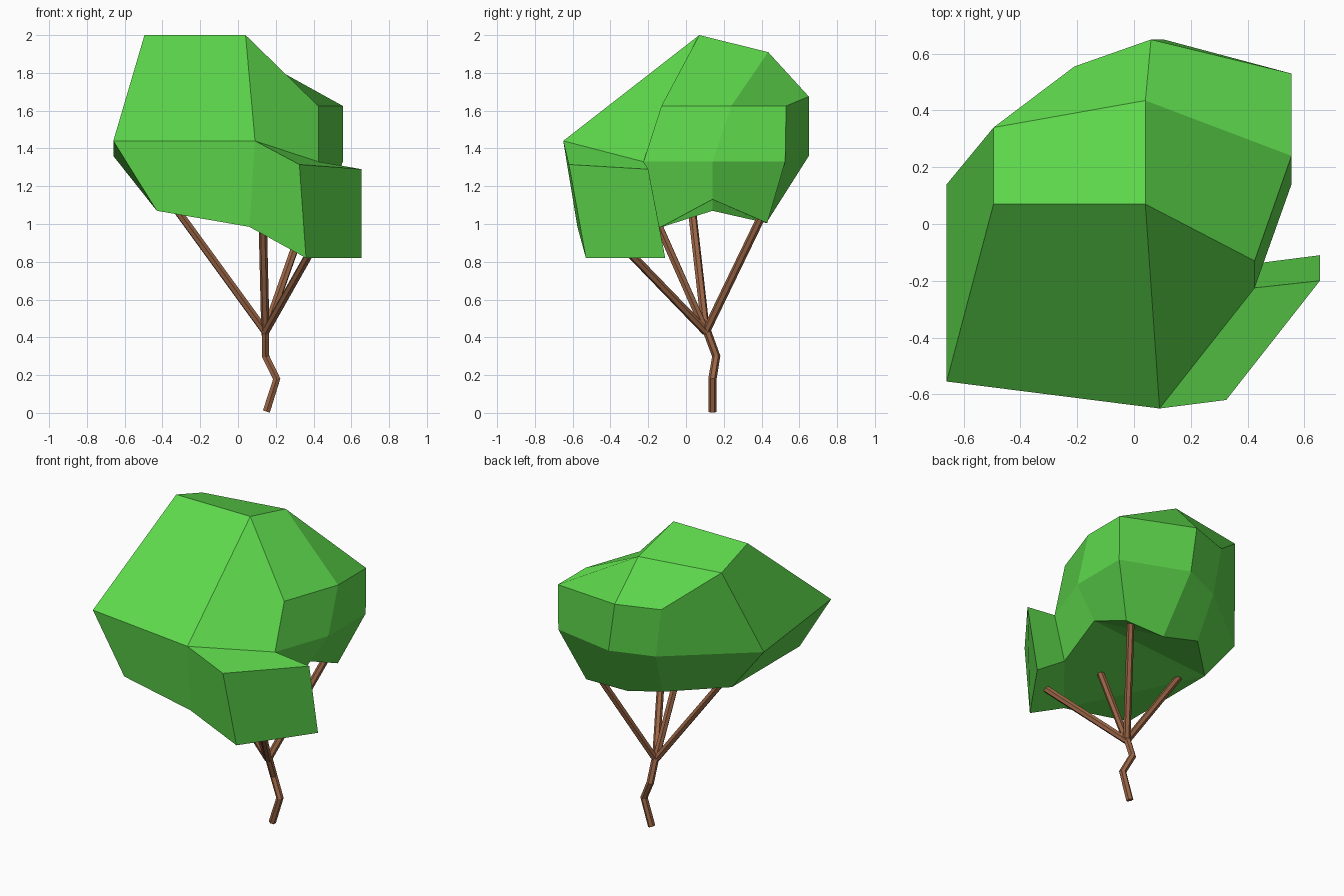
import bpy, bmesh

if "Cube" in bpy.data.objects:
    bpy.data.objects.remove(bpy.data.objects["Cube"])

def material(name, rgb):
    m = bpy.data.materials.new(name)
    m.diffuse_color = (*rgb, 1)
    m.use_nodes = True
    m.node_tree.nodes["Principled BSDF"].inputs["Base Color"].default_value = m.diffuse_color
    return m

LEAF = material("leaf green", (0.113, 0.70, 0.073))
BARK = material("bark brown", (0.33, 0.132, 0.062))

def tube(name, points, radius):
    """Six-sided flat-shaded tube along a path."""
    cu = bpy.data.curves.new(name, 'CURVE')
    cu.dimensions = '3D'
    cu.bevel_depth = radius
    cu.bevel_resolution = 1
    cu.use_fill_caps = True
    sp = cu.splines.new('POLY')
    sp.points.add(len(points) - 1)
    for p, co in zip(sp.points, points):
        p.co = (*co, 1)
    sp.use_smooth = False
    cu.materials.append(BARK)
    ob = bpy.data.objects.new(name, cu)
    bpy.context.collection.objects.link(ob)
    bpy.ops.object.select_all(action='DESELECT')
    ob.select_set(True)
    bpy.context.view_layer.objects.active = ob
    bpy.ops.object.convert(target='MESH')

# Crooked trunk and the four branches fanning out of its top
FORK = (0.145, 0.105, 0.45)
tube("trunk", [(0.15, 0.14, 0.007), (0.205, 0.14, 0.18),
               (0.146, 0.16, 0.30), FORK], 0.022)
tips = {"left": (-0.335, 0.03, 1.09), "back": (0.36, 0.40, 1.04),
        "front": (0.13, -0.17, 1.05), "right": (0.40, -0.33, 0.88)}
for side, tip in tips.items():
    tube("branch_" + side, [(0.145, 0.105, 0.43), tip], 0.022)

# Canopy: three rings of eight points, running front left > back > front right
bottom = [(-.43, -.56, 1.07), (-.43, .14, 1.07), (-.13, .43, 1.07), (.13, .425, 1.005),
          (.42, .43, 1.005), (.425, .14, 1.13), (.42, -.14, .98), (.06, -.575, .985)]
middle = [(-.66, -.555, 1.44), (-.66, .14, 1.36), (-.16, .54, 1.35), (.105, .65, 1.36),
          (.555, .525, 1.33), (.555, .14, 1.33), (.425, -.225, 1.33), (.09, -.65, 1.44)]
upper = [(-.495, .07, 2.0), (-.495, .34, 1.91), (-.21, .555, 1.675), (.06, .65, 1.675),
         (.555, .53, 1.625), (.555, .24, 1.625), (.425, -.13, 1.625), (.04, .07, 2.0)]
# Outer end of the block that sticks out at the front right
block = [(.655, -.2, 1.29), (.325, -.62, 1.315), (.36, -.53, .82), (.655, -.11, .82)]

bm = bmesh.new()
lo, mid, up, end = ([bm.verts.new(c) for c in ring]
                    for ring in (bottom, middle, upper, block))
crown = bm.verts.new((.04, .435, 1.91))

def bridge(a, b, skip=()):
    n = len(a)
    for i in range(n):
        if i not in skip:
            j = (i + 1) % n
            bm.faces.new((a[i], a[j], b[j], b[i]))

bridge(lo, mid, skip=(6,))
bridge(mid, up)

# Protruding block
bridge([mid[6], mid[7], lo[7], lo[6]], end)
bm.faces.new(end)

# Top cap around the crown point
for i in (1, 3, 5, 7):
    bm.faces.new((crown, up[i], up[(i + 1) % 8], up[(i + 2) % 8]) if i != 7
                 else (crown, up[7], up[0], up[1]))

# Underside
for ids in ((0, 1, 7), (1, 5, 6, 7), (1, 2, 3, 5), (3, 4, 5)):
    bm.faces.new([lo[i] for i in ids])

bmesh.ops.recalc_face_normals(bm, faces=bm.faces)
# Split the crown faces at the cap boundary is not needed: all faces stay flat
me = bpy.data.meshes.new("canopy")
bm.to_mesh(me)
bm.free()
me.materials.append(LEAF)
bpy.context.collection.objects.link(bpy.data.objects.new("canopy", me))
